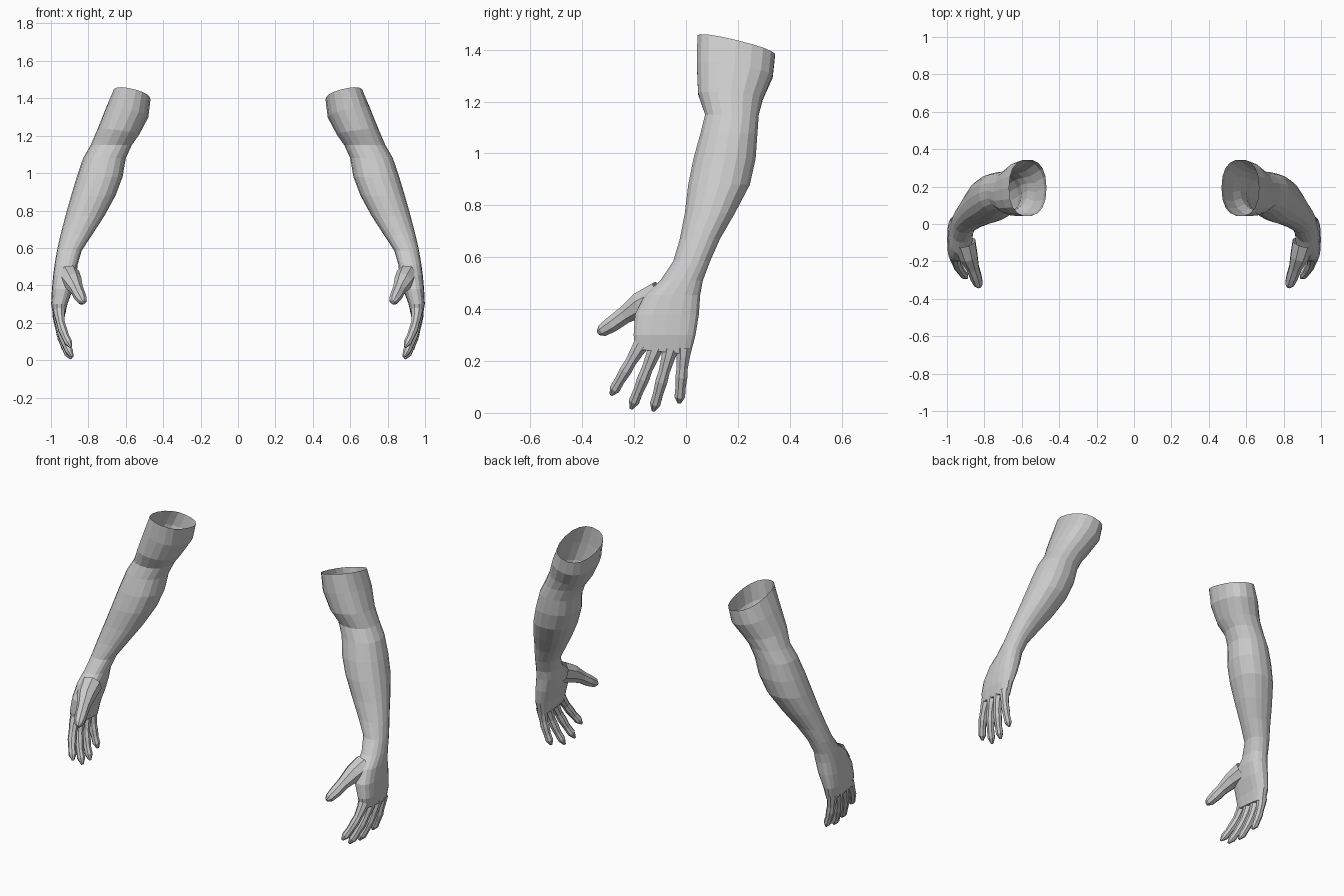
import bpy, bmesh, math
from mathutils import Vector

if "Cube" in bpy.data.objects:
    bpy.data.objects.remove(bpy.data.objects["Cube"])


def loft(name, rings, cap_start=False, cap_end=True):
    """Skin a list of equal-length point rings and mirror to the other side."""
    bm = bmesh.new()
    loops = [[bm.verts.new(p) for p in ring] for ring in rings]
    n = len(loops[0])
    for a, b in zip(loops, loops[1:]):
        for i in range(n):
            j = (i + 1) % n
            bm.faces.new((a[i], a[j], b[j], b[i]))
    if cap_start:
        bm.faces.new(loops[0])
    if cap_end:
        bm.faces.new(loops[-1])
    bmesh.ops.recalc_face_normals(bm, faces=bm.faces)
    # open tubes: make sure the sides face outwards
    centre = sum((Vector(p) for p in rings[1]), Vector()) / n
    face = loops[1][0].link_faces[0]
    if face.normal.dot(face.calc_center_median() - centre) < 0:
        bmesh.ops.reverse_faces(bm, faces=bm.faces)
    me = bpy.data.meshes.new(name)
    bm.to_mesh(me)
    bm.free()
    ob = bpy.data.objects.new(name, me)
    bpy.context.collection.objects.link(ob)
    mod = ob.modifiers.new("Mirror", 'MIRROR')
    mod.use_mirror_merge = False
    return ob


def section(z, x0, x1, y0, y1, power=0.9, kx=0.0, ky=0.0, n=18):
    """Rounded cross-section from its extents, optionally tilted."""
    cx, cy, rx, ry = (x0 + x1) / 2, (y0 + y1) / 2, (x1 - x0) / 2, (y1 - y0) / 2
    pts = []
    for i in range(n):
        a = 2 * math.pi * i / n
        c, s = math.cos(a), math.sin(a)
        dx = rx * math.copysign(abs(c) ** power, c)
        dy = ry * math.copysign(abs(s) ** power, s)
        pts.append((cx + dx, cy + dy, z + kx * dx + ky * dy))
    return pts


def digit(name, path, radii, n=8):
    """Tapered, jointed finger along a path."""
    path = [Vector(p) for p in path]
    rings = []
    for k, (p, r) in enumerate(zip(path, radii)):
        d = (path[min(k + 1, len(path) - 1)] - path[max(k - 1, 0)]).normalized()
        u = d.cross(Vector((1, 0, 0))).normalized()
        v = d.cross(u)
        rings.append([p + r * (u * math.cos(2 * math.pi * (i + .5) / n)
                               + v * math.sin(2 * math.pi * (i + .5) / n))
                      for i in range(n)])
    return loft(name, rings)


# arm: open upper-arm rim, elbow, forearm, wrist and palm
arm = [
    section(1.415, .468, .668, .042, .345, .85, .22, -.24),
    section(1.32, .480, .708, .040, .336, .85, .20, -.16),
    section(1.22, .528, .752, .045, .298, .9, .12, -.08),
    section(1.15, .568, .788, .072, .282),
    section(1.08, .600, .828, .055, .277),
    section(0.98, .617, .862, .027, .270),
    section(0.88, .655, .892, .007, .248),
    section(0.77, .715, .923, -.006, .190),
    section(0.67, .780, .949, -.025, .132),
    section(0.585, .836, .968, -.050, .094),
    section(0.51, .858, .981, -.100, .066),
    section(0.455, .862, .988, -.160, .056, .8),
    section(0.38, .882, .995, -.198, .051, .75),
    section(0.30, .912, .999, -.203, .038, .7),
    section(0.235, .926, .988, -.196, .018, .65, 0, -.1),
]
loft("arm", arm)

# thumb
digit("thumb",
      [(.905, -.10, .450), (.884, -.175, .418), (.862, -.235, .378),
       (.845, -.285, .342), (.832, -.322, .318), (.826, -.338, .308)],
      [.062, .052, .036, .033, .026, .010])

# four fingers: base and tip given as (x, y, z), curling towards the palm
fingers = {
    "index_finger": ((.956, -.172, .265), (.893, -.288, .070)),
    "middle_finger": ((.960, -.115, .255), (.885, -.211, .017)),
    "ring_finger": ((.962, -.060, .245), (.893, -.126, .008)),
    "little_finger": ((.962, -.008, .250), (.912, -.026, .038)),
}
radii = [.033, .028, .023, .025, .021, .022, .007]
steps = [0, .15, .36, .52, .72, .88, 1]
for name, (base, tip) in fingers.items():
    b, t = Vector(base), Vector(tip)
    path = []
    for s in steps:
        p = b.lerp(t, s)
        p.x = b.x + (t.x - b.x) * s ** 1.9
        path.append(p)
    digit(name, path, radii)
